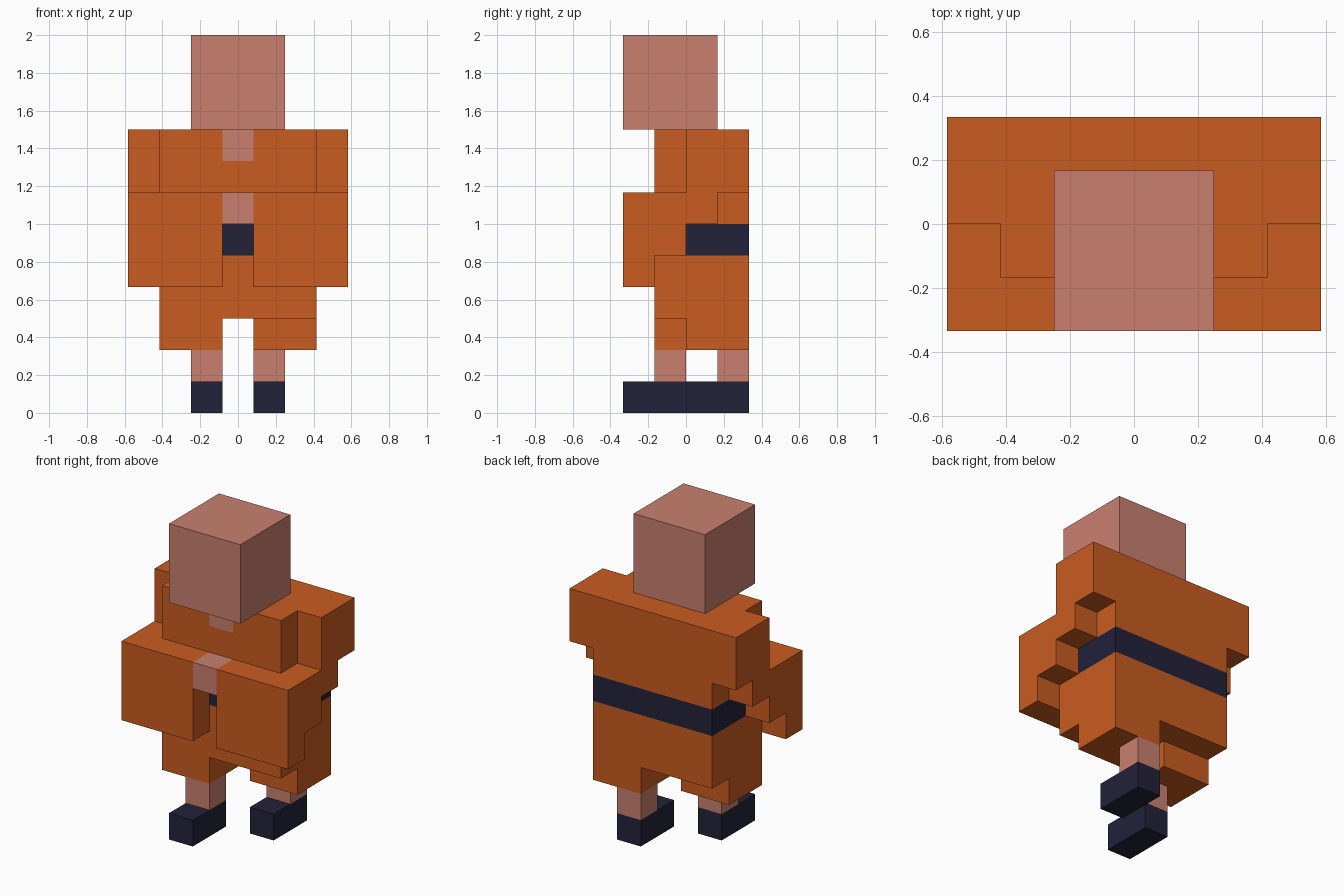
import bpy, bmesh, math
from mathutils import Vector

if "Cube" in bpy.data.objects:
    bpy.data.objects.remove(bpy.data.objects["Cube"])

U = 1 / 6  # one block; the figure is 7 x 4 x 12 blocks


def material(name, rgb):
    m = bpy.data.materials.new(name)
    m.diffuse_color = (*rgb, 1)
    m.use_nodes = True
    m.node_tree.nodes["Principled BSDF"].inputs["Base Color"].default_value = m.diffuse_color
    return m


ORANGE = material("orange cloth", (0.584, 0.107, 0.015))
SKIN = material("skin pink", (0.584, 0.216, 0.159))
NAVY = material("dark navy", (0.016, 0.016, 0.042))

# Each part is made of block boxes: (x0, x1, y0, y1, z0, z1), ends exclusive.
# x runs 0..7 left to right, y 0..4 front to back, z 0..12 upwards.


def arm(mirror):
    boxes = [
        (5, 7, 0, 1, 4, 7), (4, 5, 0, 1, 4, 7),  # wide sleeve across the front
        (6, 7, 1, 2, 5, 7), (6, 7, 2, 3, 6, 7),  # stepped elbow
        (6, 7, 2, 4, 7, 9),                      # upper arm
    ]
    return [(7 - b[1], 7 - b[0], *b[2:]) if mirror else b for b in boxes]


parts = [
    ("head", SKIN, [(2, 5, 0, 3, 9, 12)]),
    ("neck", SKIN, [(3, 4, 1, 2, 8, 9)]),
    ("joined_hands", SKIN, [(3, 4, 0, 1, 6, 7)]),
    ("robe_top", ORANGE, [(1, 6, 1, 4, 6, 9)]),
    ("belt", NAVY, [(1, 6, 1, 4, 5, 6)]),
    ("sleeve_left", ORANGE, arm(True)),
    ("sleeve_right", ORANGE, arm(False)),
    # skirt with two hem pieces in a walking pose
    ("robe_skirt", ORANGE, [(1, 6, 1, 4, 3, 5), (1, 3, 1, 3, 2, 3), (4, 6, 2, 4, 2, 3)]),
    ("leg_left", SKIN, [(2, 3, 1, 2, 1, 2)]),
    ("leg_right", SKIN, [(4, 5, 3, 4, 1, 2)]),
    ("shoe_left", NAVY, [(2, 3, 0, 2, 0, 1)]),
    ("shoe_right", NAVY, [(4, 5, 2, 4, 0, 1)]),
]

# Earlier parts own shared blocks
owner = {}
for name, mat, boxes in parts:
    for x0, x1, y0, y1, z0, z1 in boxes:
        for x in range(x0, x1):
            for y in range(y0, y1):
                for z in range(z0, z1):
                    owner.setdefault((x, y, z), name)


def build(name, mat):
    """Outer skin of one part, leaving out faces hidden by neighbouring blocks."""
    bm = bmesh.new()
    for cell in [c for c, n in owner.items() if n == name]:
        for axis in range(3):
            for side in (-1, 1):
                near = list(cell)
                near[axis] += side
                if tuple(near) in owner:
                    continue
                n, u, v = Vector(), Vector(), Vector()
                n[axis] = side / 2
                u[(axis + 1) % 3] = 0.5
                v[(axis + 2) % 3] = 0.5 * side
                mid = Vector(cell) + n - Vector((3, 1.5, -0.5))
                corners = (-u - v, u - v, u + v, v - u)
                bm.faces.new([bm.verts.new((mid + c) * U) for c in corners])
    # Weld and merge flat areas into large faces
    bmesh.ops.remove_doubles(bm, verts=bm.verts, dist=0.001)
    bmesh.ops.dissolve_limit(bm, angle_limit=math.radians(1), verts=bm.verts, edges=bm.edges)
    mesh = bpy.data.meshes.new(name)
    bm.to_mesh(mesh)
    bm.free()
    mesh.materials.append(mat)
    bpy.context.collection.objects.link(bpy.data.objects.new(name, mesh))


for name, mat, boxes in parts:
    build(name, mat)
